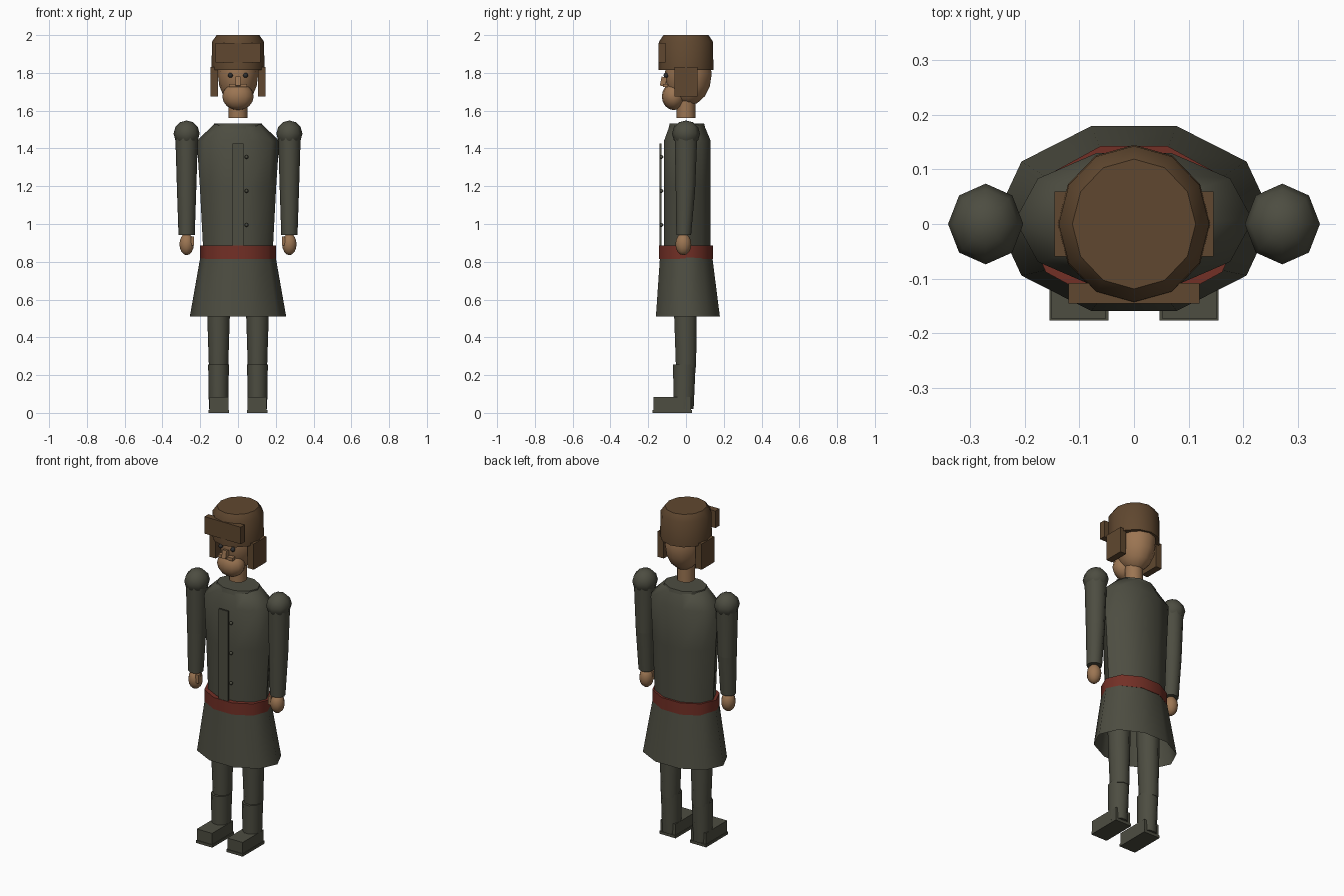
import bpy, bmesh, math
from mathutils import Matrix, Vector

if "Cube" in bpy.data.objects:
    bpy.data.objects.remove(bpy.data.objects["Cube"])


def material(name, rgb):
    m = bpy.data.materials.new(name)
    m.diffuse_color = (*rgb, 1)
    m.use_nodes = True
    m.node_tree.nodes["Principled BSDF"].inputs["Base Color"].default_value = m.diffuse_color
    return m


COAT = material("coat_grey_green", (0.074, 0.074, 0.053))
FUR = material("hat_brown", (0.117, 0.064, 0.029))
SKIN = material("skin_tan", (0.33, 0.178, 0.085))
BELT = material("belt_red", (0.17, 0.029, 0.019))
DARK = material("eye_dark", (0.03, 0.03, 0.03))


def finish(name, bm, mat, smooth=50):
    bmesh.ops.recalc_face_normals(bm, faces=bm.faces)
    for f in bm.faces:
        f.smooth = smooth > 0
    for e in bm.edges:
        if len(e.link_faces) == 2:
            e.smooth = e.calc_face_angle(0) < math.radians(smooth)
    me = bpy.data.meshes.new(name)
    bm.to_mesh(me)
    bm.free()
    me.materials.append(mat)
    ob = bpy.data.objects.new(name, me)
    bpy.context.collection.objects.link(ob)
    return ob


def lathe(name, mat, rings, n, phase=0, caps=True, smooth=50):
    """Stack of elliptical rings (z, rx, ry, cx, cy)."""
    bm = bmesh.new()
    loops = []
    for z, rx, ry, cx, cy in rings:
        angles = [phase + 2 * math.pi * i / n for i in range(n)]
        loops.append([bm.verts.new((cx + rx * math.cos(a), cy + ry * math.sin(a), z)) for a in angles])
    for a, b in zip(loops, loops[1:]):
        for i in range(n):
            j = (i + 1) % n
            bm.faces.new((a[i], a[j], b[j], b[i]))
    if caps:
        bm.faces.new(loops[0][::-1])
        bm.faces.new(loops[-1])
    return finish(name, bm, mat, smooth)


def ball(name, mat, centre, radii, u=12, v=8):
    bm = bmesh.new()
    bmesh.ops.create_uvsphere(bm, u_segments=u, v_segments=v, radius=1)
    bm.transform(Matrix.Translation(centre) @ Matrix.Diagonal((*radii, 1)))
    return finish(name, bm, mat, 60)


def box(name, mat, lo, hi, tilt=0):
    lo, hi = Vector(lo), Vector(hi)
    bm = bmesh.new()
    bmesh.ops.create_cube(bm, size=1)
    bm.transform(Matrix.Translation((lo + hi) / 2) @ Matrix.Rotation(tilt, 4, 'X')
                 @ Matrix.Diagonal((*(hi - lo), 1)))
    return finish(name, bm, mat, 0)


# Coat body, collar, flared open skirt and belt
lathe("coat_torso", COAT, [(0.84, 0.183, 0.13, 0, 0.007), (1.2, 0.202, 0.13, 0, 0.007),
                           (1.44, 0.218, 0.13, 0, 0.007), (1.53, 0.125, 0.093, 0, 0.005)], 10)
lathe("coat_collar", COAT, [(1.495, 0.137, 0.105, 0, 0.005), (1.532, 0.127, 0.096, 0, 0.005)], 10)
lathe("coat_skirt", COAT, [(0.51, 0.255, 0.178, 0, 0.01), (0.85, 0.195, 0.143, 0, 0.0)], 10, caps=False)
lathe("belt", BELT, [(0.815, 0.2, 0.15, 0, 0), (0.885, 0.2, 0.15, 0, 0)], 10)

# Front placket and buttons
box("coat_placket", COAT, (-0.03, -0.14, 0.86), (0.03, -0.13, 1.425))
for z in (1.355, 1.175, 0.995):
    ball("coat_button", COAT, (0.045, -0.13, z), (0.01, 0.01, 0.01), 8, 6)

# Head
lathe("neck", SKIN, [(1.56, 0.05, 0.05, 0, 0), (1.70, 0.05, 0.05, 0, 0)], 12)
ball("head", SKIN, (0, 0.012, 1.795), (0.107, 0.124, 0.168))
ball("jaw", SKIN, (0, -0.065, 1.675), (0.083, 0.063, 0.072))
box("nose", SKIN, (-0.014, -0.134, 1.73), (0.014, -0.105, 1.778), -0.2)
box("upper_lip", SKIN, (-0.048, -0.122, 1.724), (0.048, -0.095, 1.742))

# Fur hat
lathe("hat_crown", FUR, [(1.815, 0.14, 0.145, 0, 0), (1.965, 0.138, 0.143, 0, 0),
                         (2.0, 0.113, 0.119, 0, 0)], 12, smooth=40)
box("hat_front_flap", FUR, (-0.12, -0.146, 1.855), (0.12, -0.108, 1.957))

for side, s in (("left", 1), ("right", -1)):
    def span(a, b):
        return min(s * a, s * b), max(s * a, s * b)

    ball(side + "_eye", DARK, (s * 0.04, -0.106, 1.787), (0.013, 0.013, 0.013), 8, 6)
    x0, x1 = span(0.106, 0.146)
    box(side + "_ear_flap", FUR, (x0, -0.06, 1.676), (x1, 0.06, 1.83))

    # Arm: shoulder, two sleeve sections, hand and thumb
    ax = s * 0.272
    ball(side + "_shoulder", COAT, (ax, 0, 1.478), (0.069, 0.074, 0.07), 8, 6)
    lathe(side + "_upper_sleeve", COAT, [(1.18, 0.051, 0.054, ax, -0.003), (1.47, 0.06, 0.063, ax, 0)], 10)
    lathe(side + "_lower_sleeve", COAT, [(0.942, 0.043, 0.041, ax, -0.012),
                                         (1.18, 0.051, 0.054, ax, -0.003)], 10)
    ball(side + "_hand", SKIN, (ax, -0.014, 0.893), (0.04, 0.042, 0.058), 10, 8)
    x0, x1 = span(0.232, 0.25)
    box(side + "_thumb", SKIN, (x0, -0.045, 0.885), (x1, -0.02, 0.935))

    # Leg: trouser, boot shaft, foot and sole
    lx = s * 0.103
    lathe(side + "_trouser_leg", COAT, [(0.24, 0.051, 0.056, lx, 0.0), (0.52, 0.06, 0.063, lx, -0.003),
                                        (0.82, 0.066, 0.068, lx, -0.005)], 10)
    lathe(side + "_boot_shaft", COAT, [(0.02, 0.051, 0.055, lx, -0.012), (0.255, 0.055, 0.063, lx, -0.009)], 10)
    x0, x1 = span(0.051, 0.152)
    box(side + "_boot_foot", COAT, (x0, -0.173, 0.012), (x1, 0.027, 0.083))
    x0, x1 = span(0.047, 0.155)
    box(side + "_boot_sole", COAT, (x0, -0.177, 0), (x1, 0.031, 0.016))
